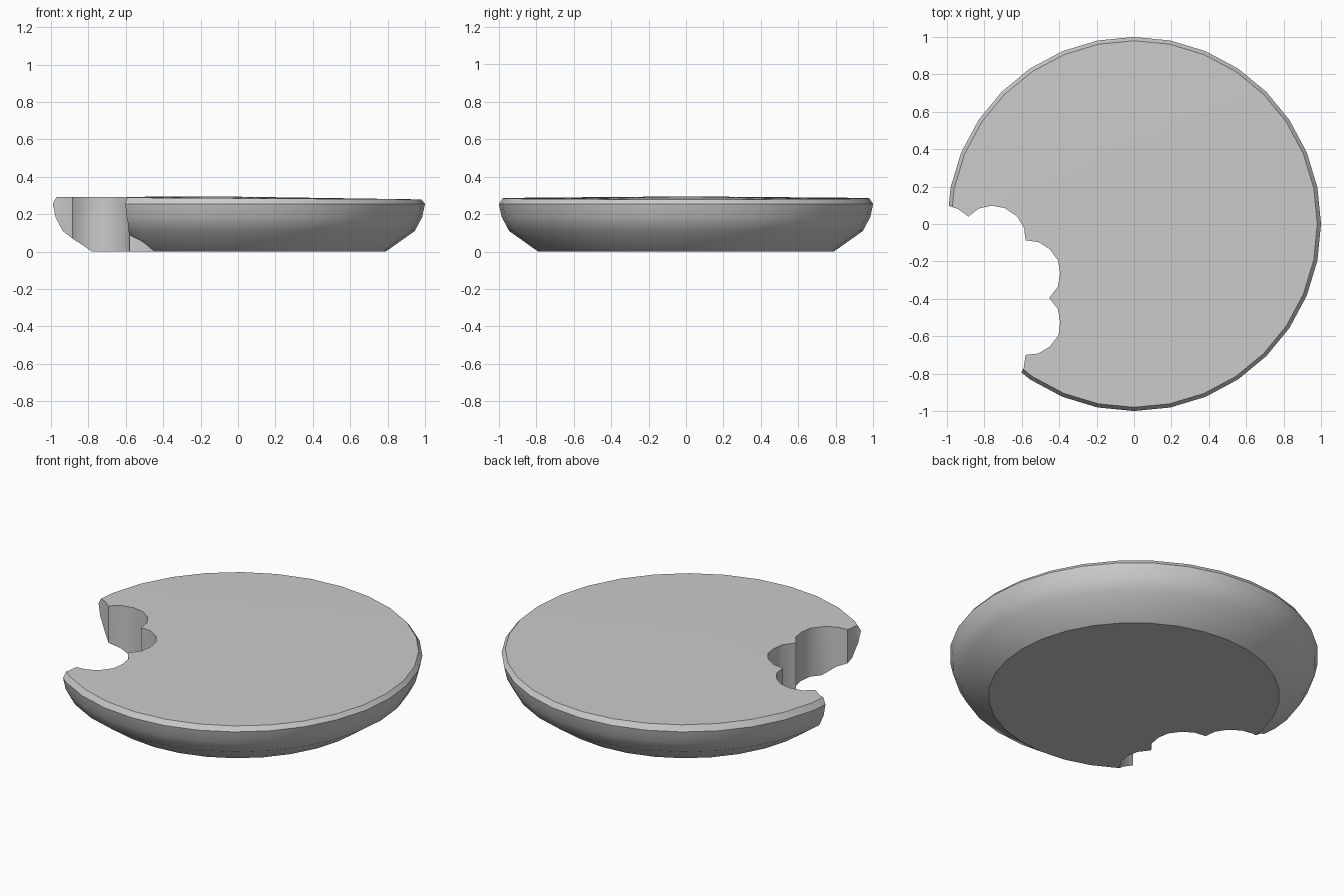
import bpy, bmesh
from math import cos, sin, tau

if "Cube" in bpy.data.objects:
    bpy.data.objects.remove(bpy.data.objects["Cube"])

SIDES = 32


def mesh_object(name, bm):
    bmesh.ops.recalc_face_normals(bm, faces=bm.faces[:])
    mesh = bpy.data.meshes.new(name)
    bm.to_mesh(mesh)
    bm.free()
    obj = bpy.data.objects.new(name, mesh)
    bpy.context.collection.objects.link(obj)
    return obj


# Cookie body: lathed profile with a rounded underside and slightly uneven top
profile = [(0.79, 0), (0.945, 0.11), (0.985, 0.185), (1.0, 0.255), (0.98, 0.285)]
bm = bmesh.new()
rings = []
for r, z in profile:
    ring = []
    for i in range(SIDES):
        a = tau * i / SIDES
        tilt = -0.006 * cos(a) if z > 0.28 else 0
        ring.append(bm.verts.new((r * cos(a), r * sin(a), z + tilt)))
    rings.append(ring)
for low, high in zip(rings, rings[1:]):
    for i in range(SIDES):
        j = (i + 1) % SIDES
        bm.faces.new((low[i], low[j], high[j], high[i]))
bm.faces.new(rings[0])
peak = bm.verts.new((-0.1, 0, 0.295))
for i in range(SIDES):
    bm.faces.new((rings[-1][i], rings[-1][(i + 1) % SIDES], peak))
cookie = mesh_object("cookie", bm)

# Bite cutter: scalloped tooth outline, extruded straight through
outline = [(-1.2, 0.1), (-1.0, 0.1), (-0.94, 0.08), (-0.885, 0.04), (-0.83, 0.083),
           (-0.76, 0.098), (-0.69, 0.085), (-0.625, 0.04), (-0.588, -0.02),
           (-0.58, -0.087), (-0.51, -0.097), (-0.45, -0.135), (-0.406, -0.195),
           (-0.395, -0.265), (-0.407, -0.335), (-0.453, -0.395), (-0.407, -0.455),
           (-0.395, -0.525), (-0.404, -0.595), (-0.45, -0.655), (-0.51, -0.692),
           (-0.58, -0.7), (-0.59, -0.77), (-0.63, -0.84), (-0.7, -1.1), (-1.2, -1.1)]
bm = bmesh.new()
face = bm.faces.new([bm.verts.new((x, y, -0.3)) for x, y in outline])
ext = bmesh.ops.extrude_face_region(bm, geom=[face])
bmesh.ops.translate(bm, vec=(0, 0, 1),
                    verts=[v for v in ext["geom"] if isinstance(v, bmesh.types.BMVert)])
cutter = mesh_object("bite_cutter", bm)
cutter.hide_render = True

# Take the bite out of the cookie
bite = cookie.modifiers.new("bite", 'BOOLEAN')
bite.object = cutter
bite.operation = 'DIFFERENCE'
bite.solver = 'EXACT'
bpy.context.view_layer.objects.active = cookie
cookie.select_set(True)
bpy.ops.object.modifier_apply(modifier="bite")
bpy.data.objects.remove(cutter)
bpy.ops.object.shade_smooth_by_angle(angle=0.55)
